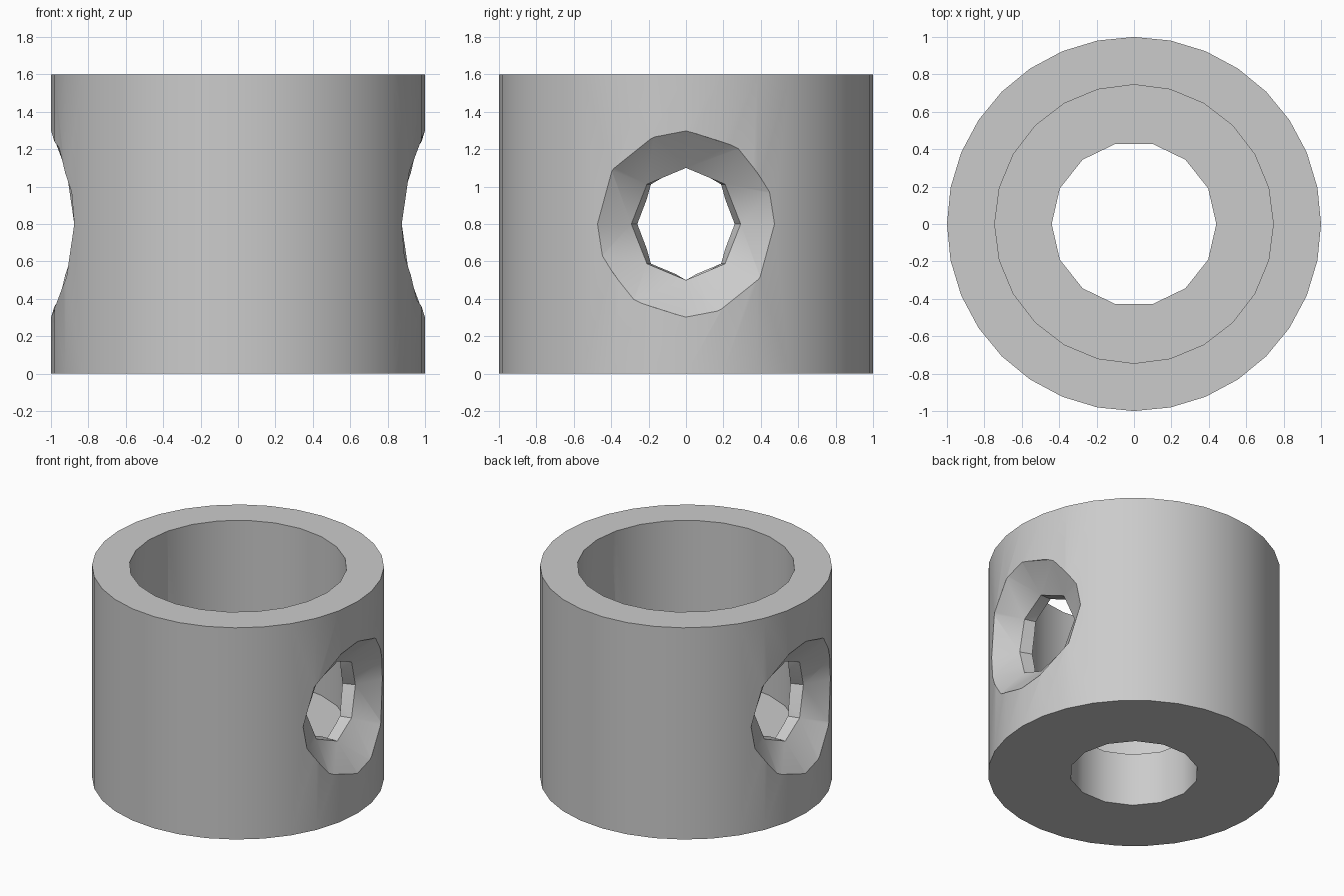
import bpy, bmesh, math

if "Cube" in bpy.data.objects:
    bpy.data.objects.remove(bpy.data.objects["Cube"], do_unlink=True)

grey = bpy.data.materials.new("light_grey")
grey.use_nodes = True
grey.diffuse_color = (0.6, 0.6, 0.6, 1)
grey.node_tree.nodes["Principled BSDF"].inputs["Base Color"].default_value = (0.6, 0.6, 0.6, 1)


def add_object(name, bm):
    bmesh.ops.recalc_face_normals(bm, faces=bm.faces)
    mesh = bpy.data.meshes.new(name)
    bm.to_mesh(mesh)
    bm.free()
    mesh.materials.append(grey)
    obj = bpy.data.objects.new(name, mesh)
    bpy.context.collection.objects.link(obj)
    return obj


def cylinder(name, sides, radius, z0, z1):
    bm = bmesh.new()
    rings = [[bm.verts.new((radius * math.cos(2 * math.pi * i / sides),
                            radius * math.sin(2 * math.pi * i / sides), z))
              for i in range(sides)] for z in (z0, z1)]
    for i in range(sides):
        j = (i + 1) % sides
        bm.faces.new((rings[0][i], rings[0][j], rings[1][j], rings[1][i]))
    bm.faces.new(rings[0])
    bm.faces.new(rings[1])
    return add_object(name, bm)


def countersunk_cutter(name, turn):
    # Each ring: distance from the axis, hole radius, wrap angle, corner offsets per quadrant
    wide, narrow = (0, 35, 70), (0, 45, 45)
    stations = [(0.60, 0.30, 0.36, narrow), (0.83, 0.30, 0.36, narrow),
                (1.002, 0.50, 0.50, wide), (1.30, 0.50, 0.50, wide)]
    bm = bmesh.new()
    rings = []
    for dist, radius, wrap, offsets in stations:
        ring = []
        for q in range(4):
            for off in offsets:
                t = -math.radians(90 * q + off)
                a = wrap * math.cos(t) + turn
                ring.append(bm.verts.new((dist * math.cos(a), dist * math.sin(a),
                                          0.8 + radius * math.sin(t))))
        rings.append(ring)
    for low, high in zip(rings, rings[1:]):
        for i in range(12):
            j = (i + 1) % 12
            bm.faces.new((low[i], low[j], high[j], high[i]))
    bm.faces.new(rings[0])
    bm.faces.new(rings[-1])
    # Doubled corners of the narrow rings collapse to an octagon
    bmesh.ops.remove_doubles(bm, verts=bm.verts, dist=1e-5)
    bmesh.ops.triangulate(bm, faces=bm.faces)
    return add_object(name, bm)


# Outer body, and the shapes cut from it
collar = cylinder("collar_body", 32, 1.0, 0.0, 1.6)
cutters = [cylinder("cavity_cutter", 24, 0.745, 0.4, 1.9),
           cylinder("bore_cutter", 14, 0.44, -0.3, 0.7),
           countersunk_cutter("left_hole_cutter", 0.0),
           countersunk_cutter("right_hole_cutter", math.pi)]

bpy.ops.object.select_all(action="DESELECT")
collar.select_set(True)
bpy.context.view_layer.objects.active = collar
for cutter in cutters:
    cutter.hide_render = True
    mod = collar.modifiers.new(cutter.name, "BOOLEAN")
    mod.operation = "DIFFERENCE"
    mod.solver = "EXACT"
    mod.object = cutter
    bpy.ops.object.modifier_apply(modifier=mod.name)
for cutter in cutters:
    bpy.data.objects.remove(cutter, do_unlink=True)

# Smooth round walls, crisp rims
bpy.ops.object.shade_smooth_by_angle(angle=math.radians(38))
